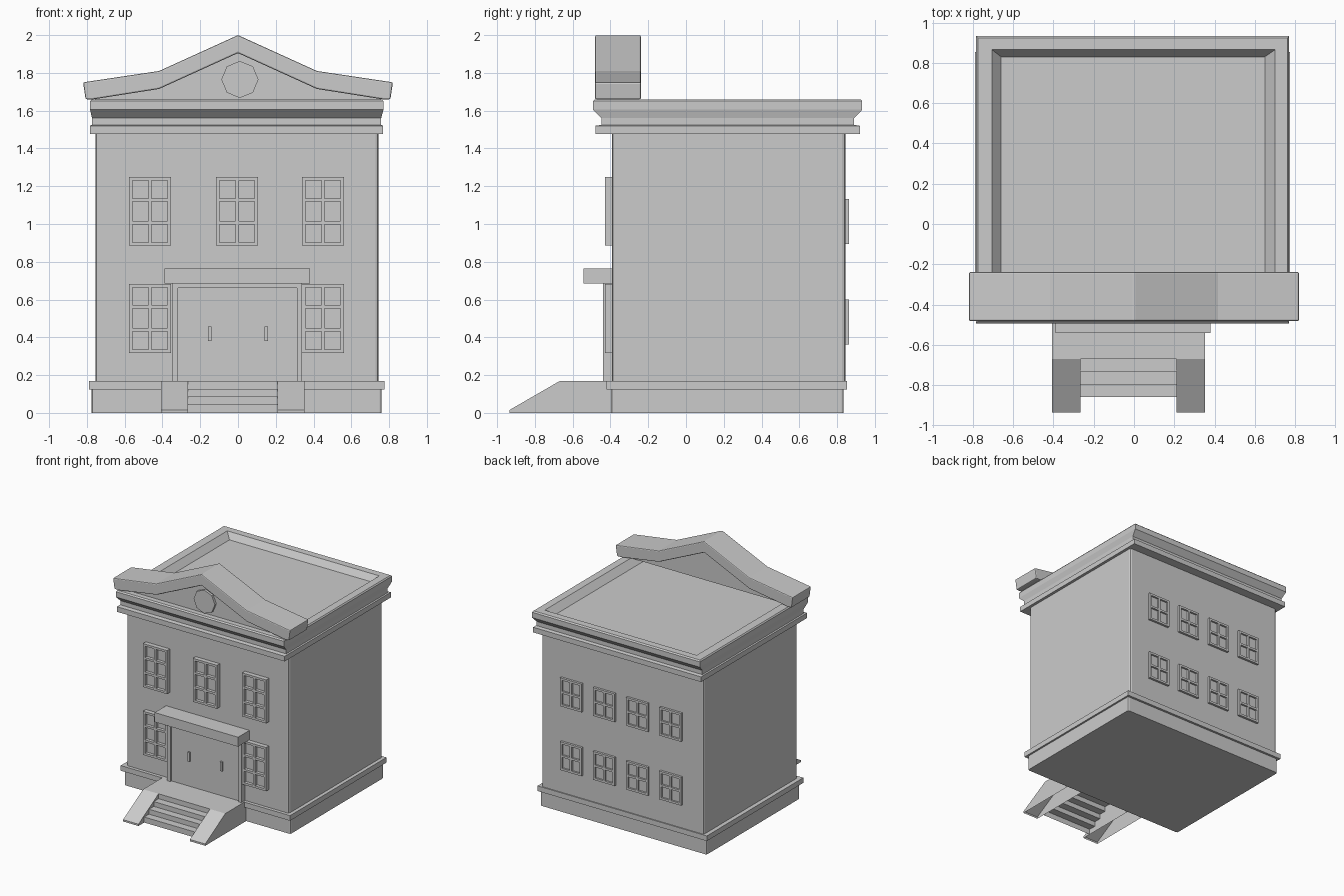
import bpy, bmesh, math

if "Cube" in bpy.data.objects:
    bpy.data.objects.remove(bpy.data.objects["Cube"])


def finish(name, bm):
    bmesh.ops.recalc_face_normals(bm, faces=bm.faces[:])
    me = bpy.data.meshes.new(name)
    bm.to_mesh(me)
    bm.free()
    ob = bpy.data.objects.new(name, me)
    bpy.context.collection.objects.link(ob)
    return ob


def add_box(bm, x0, x1, y0, y1, z0, z1):
    r = bmesh.ops.create_cube(bm, size=1)
    for v in r["verts"]:
        v.co.x = x1 if v.co.x > 0 else x0
        v.co.y = y1 if v.co.y > 0 else y0
        v.co.z = z1 if v.co.z > 0 else z0
    return r["verts"]


def box(name, *dims, corner=0):
    bm = bmesh.new()
    add_box(bm, *dims)
    if corner:  # round the upright corners
        up = [e for e in bm.edges
              if abs(e.verts[0].co.z - e.verts[1].co.z) > 0.01]
        bmesh.ops.bevel(bm, geom=up, offset=corner, segments=2,
                        profile=0.5, affect='EDGES')
    return finish(name, bm)


def loft(name, rings):
    """Stack of rectangles (x0, x1, y0, y1, z), last one capped."""
    bm = bmesh.new()
    loops = [[bm.verts.new(p) for p in
              ((a, c, z), (b, c, z), (b, d, z), (a, d, z))]
             for a, b, c, d, z in rings]
    for lo, hi in zip(loops, loops[1:]):
        for i in range(4):
            j = (i + 1) % 4
            bm.faces.new((lo[i], lo[j], hi[j], hi[i]))
    bm.faces.new(loops[-1])
    bm.faces.new(loops[0])
    return finish(name, bm)


def prism_xz(name, pts, y0, y1, bevel=0):
    bm = bmesh.new()
    f = bm.faces.new([bm.verts.new((x, y0, z)) for x, z in pts])
    r = bmesh.ops.extrude_face_region(bm, geom=[f])
    for v in r["geom"]:
        if isinstance(v, bmesh.types.BMVert):
            v.co.y = y1
    if not any(g.calc_area() > 0 and abs(g.normal.y) > 0.9 and
               abs(g.calc_center_median().y - y0) < 1e-4 for g in bm.faces):
        bm.faces.new([v for v in bm.verts if abs(v.co.y - y0) < 1e-4])
    ob = finish(name, bm)
    if bevel:
        m = ob.modifiers.new("bevel", 'BEVEL')
        m.width = bevel
        m.segments = 2
        m.limit_method = 'ANGLE'
    return ob


def sheet_x(name, pts, x0, x1, sides=False):
    """Side profile (y, z) swept across x, open underneath."""
    bm = bmesh.new()
    a = [bm.verts.new((x0, y, z)) for y, z in pts]
    b = [bm.verts.new((x1, y, z)) for y, z in pts]
    for i in range(len(pts) - 1):
        bm.faces.new((a[i], a[i + 1], b[i + 1], b[i]))
    if sides:
        bm.faces.new(a)
        bm.faces.new(b)
    return finish(name, bm)


def window(name, cx, w, z0, z1, wall, out, rows):
    """Framed window, two panes wide; wall/out are y of wall and frame face."""
    bm = bmesh.new()
    t = 0.018
    x0, x1 = cx - w / 2, cx + w / 2
    lo, hi = min(wall, out), max(wall, out)
    glass = wall + (out - wall) * 0.35
    for x in (x0, x1 - t):
        add_box(bm, x, x + t, lo, hi, z0, z1)
    for z in (z0, z1 - t):
        add_box(bm, x0 + t, x1 - t, lo, hi, z, z + t)
    add_box(bm, cx - t / 2, cx + t / 2, lo, hi, z0 + t, z1 - t)
    for i in range(1, rows):
        z = z0 + (z1 - z0) * i / rows
        add_box(bm, x0 + t, x1 - t, lo, hi, z - t / 2, z + t / 2)
    add_box(bm, x0 + t, x1 - t, min(wall, glass), max(wall, glass),
            z0 + t, z1 - t)
    return finish(name, bm)


# Main body
box("base", -0.775, 0.76, -0.394, 0.834, 0, 0.13, corner=0.012)
box("base_ledge", -0.79, 0.775, -0.42, 0.853, 0.125, 0.168)
box("walls", -0.755, 0.745, -0.392, 0.844, 0.16, 1.49, corner=0.018)

# Cornice with parapet and sunken roof
loft("cornice_roof", [
    (-0.75, 0.74, -0.385, 0.84, 1.477),
    (-0.783, 0.768, -0.48, 0.92, 1.477),
    (-0.783, 0.768, -0.48, 0.92, 1.52),
    (-0.773, 0.758, -0.447, 0.89, 1.525),
    (-0.773, 0.758, -0.447, 0.89, 1.56),
    (-0.783, 0.770, -0.493, 0.933, 1.605),
    (-0.783, 0.770, -0.493, 0.933, 1.65),
    (-0.775, 0.762, -0.483, 0.923, 1.66),
    (-0.705, 0.70, -0.41, 0.865, 1.66),
    (-0.66, 0.65, -0.37, 0.83, 1.61)])

# Pediment: raking band, recessed panel, octagonal medallion
half_top = [(0.82, 1.75), (0.418, 1.81)]
half_low = [(0.418, 1.715), (0.767, 1.66), (0.807, 1.66)]
mirror = lambda pts: [(-x, z) for x, z in reversed(pts)]
prism_xz("pediment_band",
         half_top + [(0, 2.0)] + mirror(half_top)
         + mirror(half_low) + [(0, 1.905)] + half_low,
         -0.482, -0.238, bevel=0.008)
panel = [(0.76, 1.65), (0.75, 1.68), (0.418, 1.74)]
prism_xz("pediment_panel", panel + [(0, 1.93)] + mirror(panel), -0.44, -0.29)
prism_xz("medallion",
         [(0.01 + 0.098 * math.cos(i * math.pi / 4),
           1.765 + 0.098 * math.sin(i * math.pi / 4)) for i in range(8)],
         -0.46, -0.43)

# Windows
for i, cx in enumerate((-0.466, -0.005, 0.45)):
    window(f"front_upper_window_{i}", cx, 0.222, 0.885, 1.248, -0.39, -0.43, 3)
    if i != 1:
        window(f"front_lower_window_{i}", cx, 0.222, 0.318, 0.683,
               -0.39, -0.43, 3)
for row, z in enumerate((0.362, 0.895)):
    for i in range(4):
        window(f"back_window_{row}_{i}", -0.457 + 0.306 * i, 0.2,
               z, z + 0.237, 0.84, 0.863, 2)

# Doorway
box("door_frame_left", -0.35, -0.317, -0.44, -0.385, 0.165, 0.69)
box("door_frame_right", 0.312, 0.34, -0.44, -0.385, 0.165, 0.69)
box("door_frame_top", -0.317, 0.312, -0.44, -0.385, 0.66, 0.69)
box("door", -0.317, 0.312, -0.425, -0.385, 0.165, 0.66)
for side, x in (("left", -0.15), ("right", 0.15)):
    box(f"door_handle_{side}", x - 0.01, x + 0.01, -0.44, -0.42, 0.38, 0.457)
box("door_canopy", -0.39, 0.38, -0.542, -0.385, 0.685, 0.764)

# Entrance stairs with sloped side walls
steps = [(-0.39, 0.168), (-0.67, 0.168)]
for i, z in enumerate((0.127, 0.087, 0.046)):
    steps += [(-0.67 - 0.063 * i, z), (-0.733 - 0.063 * i, z)]
steps.append((steps[-1][0], 0))
sheet_x("stairs", steps, -0.265, 0.21)
cheek = [(-0.39, 0), (-0.39, 0.168), (-0.67, 0.168), (-0.935, 0.015),
         (-0.935, 0)]
sheet_x("stair_wall_left", cheek, -0.407, -0.265, sides=True)
sheet_x("stair_wall_right", cheek, 0.21, 0.352, sides=True)
